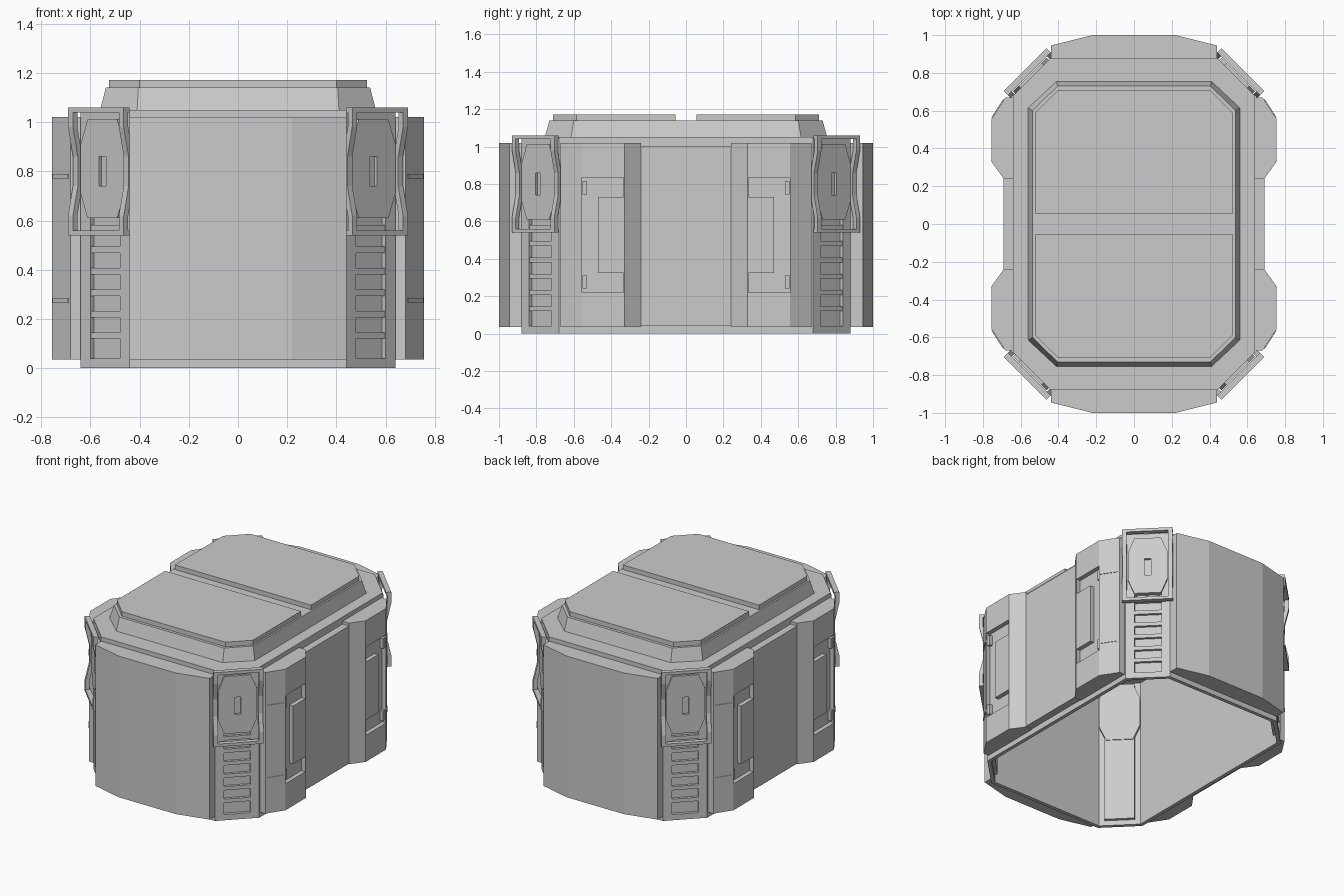
import bpy
import bmesh
from mathutils import Vector

cube = bpy.data.objects.get("Cube")
if cube:
    bpy.data.objects.remove(cube, do_unlink=True)

grey = bpy.data.materials.new("plain grey")
grey.use_nodes = True
COLOUR = (0.6, 0.6, 0.6, 1)
grey.diffuse_color = COLOUR
grey.node_tree.nodes["Principled BSDF"].inputs["Base Color"].default_value = COLOUR


def upright(p, q, r):
    return Vector((p, q, r))


def prism(name, pts, lo, hi, place=upright, top=None):
    """Extrude a 2D outline from lo to hi; top may be a second outline."""
    bm = bmesh.new()
    a = [bm.verts.new(place(p, q, lo)) for p, q in pts]
    b = [bm.verts.new(place(p, q, hi)) for p, q in (top or pts)]
    bm.faces.new(a)
    bm.faces.new(b)
    for i in range(len(a)):
        j = (i + 1) % len(a)
        bm.faces.new((a[i], a[j], b[j], b[i]))
    bmesh.ops.recalc_face_normals(bm, faces=bm.faces)
    mesh = bpy.data.meshes.new(name)
    bm.to_mesh(mesh)
    bm.free()
    mesh.materials.append(grey)
    obj = bpy.data.objects.new(name, mesh)
    bpy.context.scene.collection.objects.link(obj)
    return obj


def rect(p0, p1, q0, q1):
    return [(p0, q0), (p1, q0), (p1, q1), (p0, q1)]


def octagon(x, y, cx, cy):
    """Chamfered rectangle: half sizes x, y; corner starts cx, cy."""
    half = [(x, -cy), (x, cy), (cx, y), (-cx, y)]
    return half + [(-p, -q) for p, q in half]


def cut(obj, cutters):
    for c in cutters:
        mod = obj.modifiers.new("cut", "BOOLEAN")
        mod.operation = "DIFFERENCE"
        mod.solver = "EXACT"
        mod.object = c
        c.hide_render = True
    bpy.context.view_layer.update()
    mesh = bpy.data.meshes.new_from_object(
        obj.evaluated_get(bpy.context.evaluated_depsgraph_get()))
    obj.modifiers.clear()
    obj.data = mesh
    for c in cutters:
        bpy.data.objects.remove(c, do_unlink=True)


CORNERS = [(sx, sy, ("front" if sy < 0 else "back") + ("_left" if sx > 0 else "_right"))
           for sx in (1, -1) for sy in (1, -1)]
R = 0.5 ** 0.5


def corner_frame(sx, sy):
    """Local frame on a corner wall: u along it, z up, n outward."""
    return lambda u, z, n: Vector((sx * (0.54 + R * (u + n)), sy * (0.78 + R * (n - u)), z))


def side_frame(sx, sy):
    """Outline in y and z, extruded along x."""
    return lambda y, z, x: Vector((sx * x, sy * y, z))


# Hollow body, open below, with a recess in each corner wall
body = prism("body_shell", octagon(0.64, 0.88, 0.44, 0.68), 0, 1.05)
cutters = [prism("cavity", octagon(0.615, 0.855, 0.43, 0.67), -0.1, 1.03)]
for sx, sy, tag in CORNERS:
    cutters.append(prism("recess", rect(-0.085, 0.085, 0.04, 1.0), -0.06, 0.1,
                         corner_frame(sx, sy)))
cut(body, cutters)

# Lid with two raised pads
prism("lid", octagon(0.56, 0.755, 0.41, 0.615), 1.05, 1.14,
      top=octagon(0.537, 0.73, 0.405, 0.6))
for sy, tag in ((-1, "front"), (1, "back")):
    pad = [(-0.525, 0.055), (0.525, 0.055), (0.525, 0.585), (0.4, 0.71),
           (-0.4, 0.71), (-0.525, 0.585)]
    prism(tag + "_lid_pad", [(x, sy * y) for x, y in pad], 1.14, 1.172)

    # Bowed end panel
    bow = [(-0.44, 0.87), (0.44, 0.87), (0.44, 0.945), (0.22, 1), (-0.22, 1), (-0.44, 0.945)]
    prism(tag + "_panel", [(x, sy * y) for x, y in bow], 0.035, 1.02)

# Flat middle panel on each side
for sx, tag in ((1, "left"), (-1, "right")):
    prism(tag + "_middle_panel", [(sx * x, y) for x, y in rect(0.63, 0.69, -0.25, 0.25)], 0.04, 1.0)

for sx, sy, tag in CORNERS:
    side = side_frame(sx, sy)
    corner = corner_frame(sx, sy)

    # Side pod with a C-shaped recess that leaves a grip bar
    outline = [(0.63, 0.24), (0.69, 0.24), (0.755, 0.33), (0.755, 0.555), (0.68, 0.67), (0.63, 0.67)]
    pod = prism(tag + "_pod", [(sx * x, sy * y) for x, y in outline], 0.035, 1.02)
    c_shape = [(0.335, 0.22), (0.555, 0.22), (0.555, 0.835), (0.335, 0.835),
               (0.335, 0.73), (0.47, 0.73), (0.47, 0.325), (0.335, 0.325)]
    cut(pod, [prism("pod_recess", c_shape, 0.725, 0.8, side)])
    for i, z in enumerate((0.275, 0.78)):
        prism(f"{tag}_pod_tab_{i}", rect(0.53, 0.553, z - 0.035, z + 0.035), 0.72, 0.748, side)
        strip = [(0.7515, 0.563), (0.688, 0.66), (0.691, 0.662), (0.7545, 0.565)]
        prism(f"{tag}_pod_strip_{i}", [(sx * x, sy * y) for x, y in strip], z - 0.01, z + 0.01)

    # Recess back and ladder rungs
    prism(tag + "_recess_back", rect(-0.095, 0.095, 0.035, 1.01), -0.045, -0.022, corner)
    for i in range(6):
        z = 0.133 + 0.087 * i
        prism(f"{tag}_rung_{i}", rect(-0.09, 0.09, z - 0.013, z + 0.013), -0.03, -0.004, corner)

    # Latch plate with a slot, and its matching inner plate
    def plate_outline(grow):
        return [(u, z + 0.81) for u, z in octagon(0.125 + grow, 0.2, 0.085, 0.1)]
    plate = prism(tag + "_latch_plate", plate_outline(0), -0.015, 0.016, corner)
    cut(plate, [prism("slot", rect(-0.02, 0.02, 0.74, 0.86), 0.0, 0.1, corner)])
    prism(tag + "_inner_plate", plate_outline(0.005), -0.05, -0.02, corner)

    # Latch frame: bent rails joined by two bars
    outer = [(0.053, 1.06), (0.053, 0.98), (0.025, 0.86), (0.025, 0.74), (0.053, 0.62), (0.053, 0.54)]
    rail = outer + [(n - 0.026, z) for n, z in reversed(outer)]
    for s in (-1, 1):
        prism(f"{tag}_latch_rail_{'a' if s < 0 else 'b'}", rail, s * 0.132, s * 0.16,
              lambda n, z, u: corner(u, z, n))
    for end, z in (("bottom", 0.54), ("top", 1.04)):
        prism(f"{tag}_latch_{end}_bar", rect(-0.16, 0.16, z, z + 0.02), 0.02, 0.053, corner)
